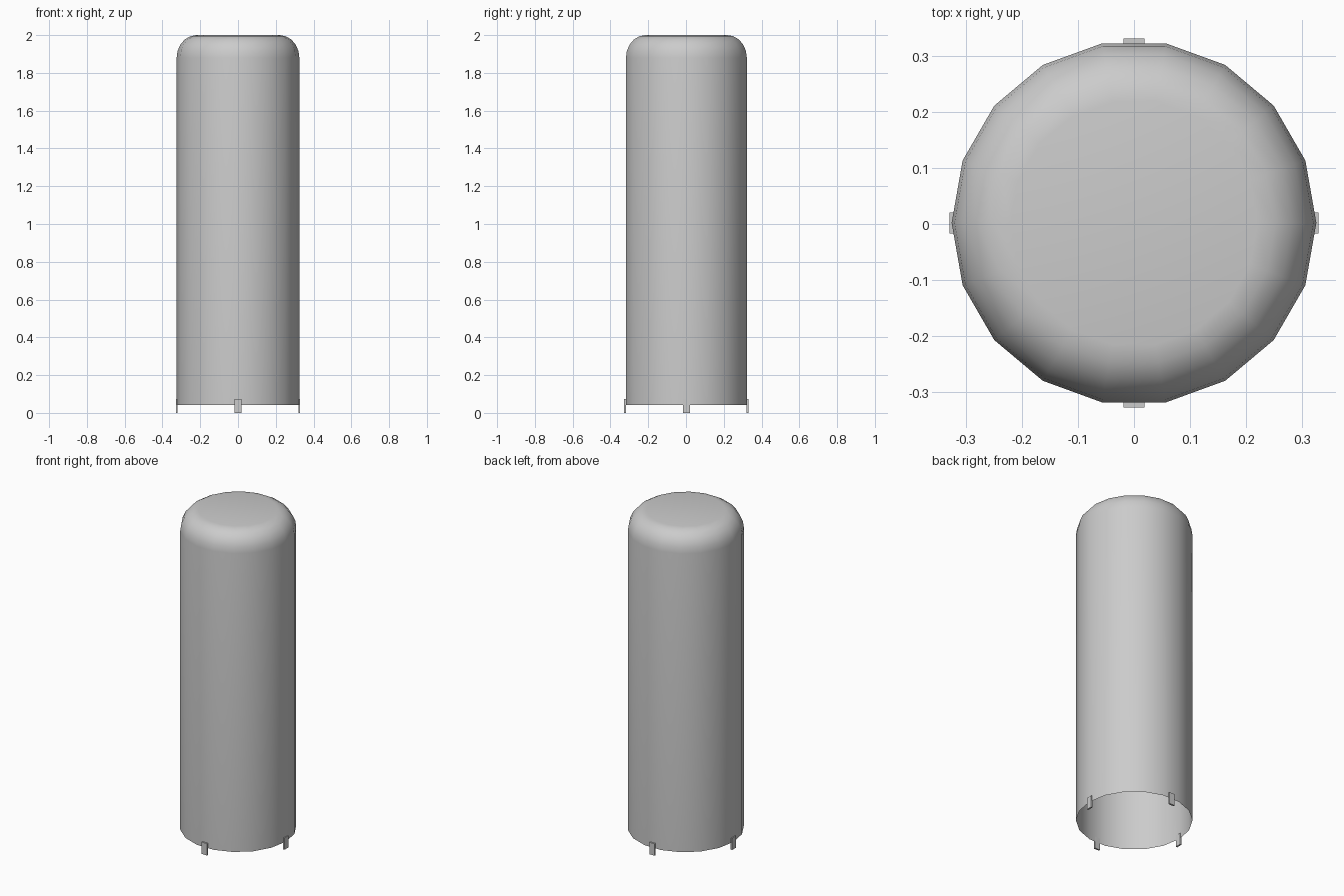
import bpy, bmesh, math
from mathutils import Matrix

cube = bpy.data.objects.get("Cube")
if cube:
    bpy.data.objects.remove(cube, do_unlink=True)

grey = bpy.data.materials.new("light_grey")
grey.use_nodes = True
grey.diffuse_color = (0.6, 0.6, 0.6, 1)
grey.node_tree.nodes["Principled BSDF"].inputs["Base Color"].default_value = (0.6, 0.6, 0.6, 1)

SIDES, RADIUS, BOTTOM, TOP = 18, 0.325, 0.042, 2.0
ROUND_R, ROUND_Z, STEPS = 0.105, 0.12, 5
CENTRE_Y = 0.002


def add_object(name, bm):
    mesh = bpy.data.meshes.new(name)
    bm.to_mesh(mesh)
    bm.free()
    mesh.materials.append(grey)
    obj = bpy.data.objects.new(name, mesh)
    bpy.context.collection.objects.link(obj)
    return obj


# Open-bottomed cover: straight wall, rounded shoulder, flat cap
profile = [(RADIUS, BOTTOM)]
for i in range(STEPS + 1):
    a = math.pi / 2 * i / STEPS
    profile.append((RADIUS - ROUND_R * (1 - math.cos(a)), TOP - ROUND_Z * (1 - math.sin(a))))

bm = bmesh.new()
rings = []
for r, z in profile:
    rings.append([bm.verts.new((r * math.cos(math.tau * k / SIDES),
                                r * math.sin(math.tau * k / SIDES) + CENTRE_Y, z))
                  for k in range(SIDES)])
for low, high in zip(rings, rings[1:]):
    for k in range(SIDES):
        n = (k + 1) % SIDES
        bm.faces.new((low[k], low[n], high[n], high[k]))
bm.faces.new(rings[-1])
for f in bm.faces:
    f.smooth = True
add_object("cover_shell", bm)

# Four thin clips around the rim
for k, name in enumerate(("left", "back", "right", "front")):
    bm = bmesh.new()
    bmesh.ops.create_cube(bm, size=1)
    bmesh.ops.scale(bm, vec=(0.01, 0.037, 0.073), verts=bm.verts)
    bmesh.ops.translate(bm, vec=(0.324, 0, 0.0365), verts=bm.verts)
    bmesh.ops.rotate(bm, matrix=Matrix.Rotation(k * math.pi / 2, 3, "Z"), verts=bm.verts)
    bmesh.ops.translate(bm, vec=(0, CENTRE_Y, 0), verts=bm.verts)
    add_object(name + "_clip", bm)
